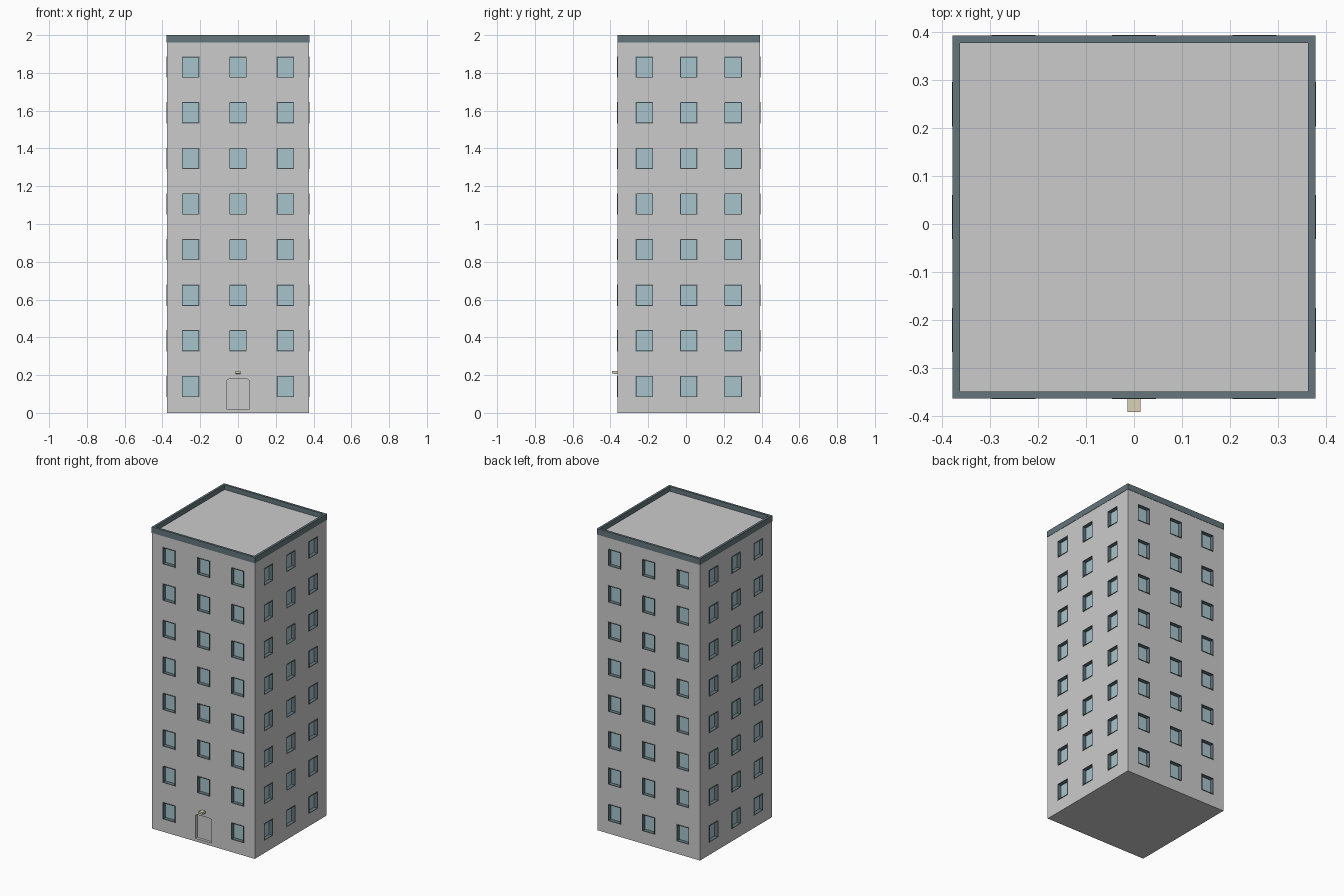
import bpy, bmesh
from math import radians
from mathutils import Matrix

if "Cube" in bpy.data.objects:
    bpy.data.objects.remove(bpy.data.objects["Cube"])

H, CY = 0.376, 0.0145          # half width of the block, centre in y
W, HT = 0.092, 0.112           # window size
DEPTH, LIP, T = 0.026, 0.003, 0.004


def material(name, rgb):
    m = bpy.data.materials.new(name)
    m.diffuse_color = (*rgb, 1)
    m.use_nodes = True
    m.node_tree.nodes["Principled BSDF"].inputs["Base Color"].default_value = m.diffuse_color
    return m


DARK = material("dark_trim", (0.13, 0.18, 0.20))
GLASS = material("window_glass", (0.38, 0.55, 0.60))
CREAM = material("cream", (0.70, 0.65, 0.48))


def box(bm, x0, x1, y0, y1, z0, z1, rot=Matrix()):
    m = rot @ Matrix.Translation(((x0 + x1) / 2, (y0 + y1) / 2, (z0 + z1) / 2))
    bmesh.ops.create_cube(bm, size=1, matrix=m @ Matrix.Diagonal((x1 - x0, y1 - y0, z1 - z0, 1)))


def arch(bm, hw, y0, y1, z0, z1):
    """Door outline with softened top corners, extruded in y."""
    c = 0.014
    pts = [(-hw, z0), (hw, z0), (hw, z1 - c), (hw - c * .3, z1 - c * .3), (hw - c, z1),
           (c - hw, z1), (c * .3 - hw, z1 - c * .3), (-hw, z1 - c)]
    f = bm.faces.new([bm.verts.new((x, y0, z)) for x, z in pts])
    r = bmesh.ops.extrude_face_region(bm, geom=[f])
    vs = [g for g in r["geom"] if isinstance(g, bmesh.types.BMVert)]
    bmesh.ops.translate(bm, verts=vs, vec=(0, y1 - y0, 0))
    bmesh.ops.recalc_face_normals(bm, faces=bm.faces)


def finish(bm, name, mat=None):
    me = bpy.data.meshes.new(name)
    bm.to_mesh(me)
    bm.free()
    ob = bpy.data.objects.new(name, me)
    bpy.context.collection.objects.link(ob)
    ob.location.y = CY
    if mat:
        me.materials.append(mat)
    return ob


# Windows on four sides, plus the openings they sit in
frames, glass, cuts = bmesh.new(), bmesh.new(), bmesh.new()
for side in range(4):
    rot = Matrix.Rotation(radians(90 * side), 4, 'Z')
    step = 0.235 if side % 2 else 0.251
    for row in range(8):
        z0 = 0.084 + row * 0.2415
        z1 = z0 + HT
        for col in (-1, 0, 1):
            if side == 0 and row == 0 and col == 0:
                continue            # the door goes here
            x0, x1 = col * step - W / 2, col * step + W / 2
            ya, yb = -H - LIP, -H + DEPTH
            box(cuts, x0 + .001, x1 - .001, -H - .02, yb, z0 + .001, z1 - .001, rot)
            box(glass, x0 + T, x1 - T, yb - .004, yb + .004, z0 + T, z1 - T, rot)
            box(frames, x0, x0 + T, ya, yb, z0, z1, rot)
            box(frames, x1 - T, x1, ya, yb, z0, z1, rot)
            box(frames, x0 + T, x1 - T, ya, yb, z0, z0 + T, rot)
            box(frames, x0 + T, x1 - T, ya, yb, z1 - T, z1, rot)
finish(frames, "window_frames", DARK)
finish(glass, "window_panes", GLASS)

# Door opening
arch(cuts, 0.06, -H - .02, -H + 0.022, 0.02, 0.18)
cutter = finish(cuts, "opening_cutter")
cutter.hide_render = True
cutter.hide_viewport = True

# Main block with roof deck
bm = bmesh.new()
box(bm, -H, H, -H, H, 0, 1.968)
body = finish(bm, "building_block")
mod = body.modifiers.new("openings", 'BOOLEAN')
mod.operation, mod.solver, mod.object = 'DIFFERENCE', 'EXACT', cutter

# Door leaf
bm = bmesh.new()
arch(bm, 0.057, -H + 0.018, -H + 0.024, 0.02, 0.177)
finish(bm, "door")

# Roof parapet
bm = bmesh.new()
P, I = 0.378, 0.363
for s in range(4):
    box(bm, -P, I, -P, -I, 1.96, 2.0, Matrix.Rotation(radians(90 * s), 4, 'Z'))
finish(bm, "roof_parapet", DARK)

# Lamp above the door, slightly tapered to the front
bm = bmesh.new()
box(bm, -0.014, 0.014, -0.4065, -H + .002, 0.205, 0.221)
for v in bm.verts:
    if v.co.y < -0.4 and v.co.z < 0.21:
        v.co.z += 0.003
finish(bm, "door_lamp", CREAM)
